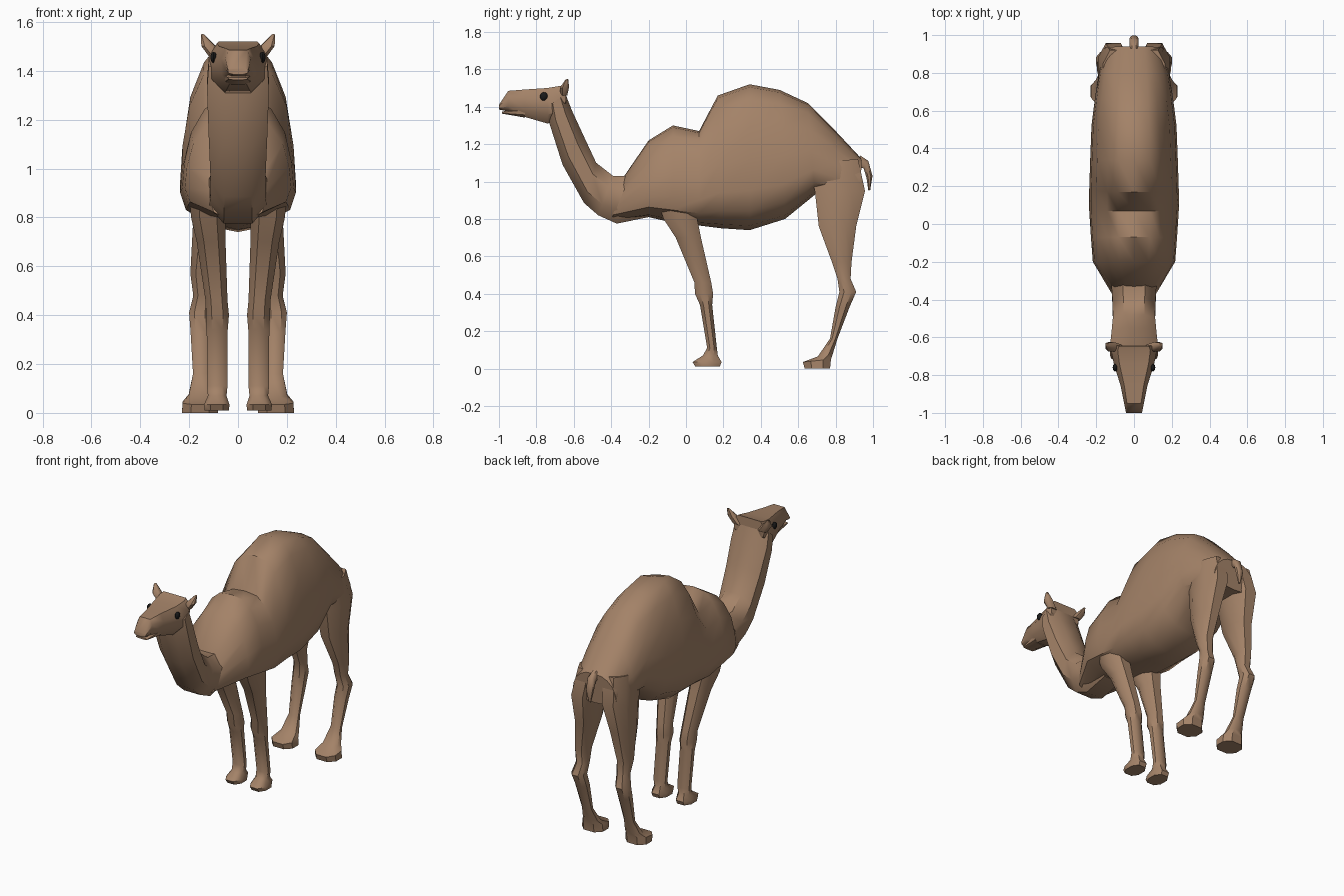
import bpy, bmesh, math


def material(name, rgb):
    m = bpy.data.materials.new(name)
    m.diffuse_color = (*rgb, 1)
    return m


FUR = material("brown fur", (0.37, 0.225, 0.138))
BLACK = material("eye black", (0.01, 0.01, 0.01))

# Half cross-sections: (fraction of half width, fraction from first to second edge)
ROUND = [(0.5, 0), (1, 0.28), (1, 0.72), (0.5, 1)]
HUMPED = [(0, 0), (0.5, 0.03), (0.9, 0.13), (1, 0.27), (0.96, 0.48),
          (0.84, 0.71), (0.6, 0.89), (0.36, 0.98), (0, 1)]
SKULL = [(0.5, 0), (0.95, 0.25), (1, 0.7), (0.72, 1)]


def finish(name, bm, mat=FUR):
    bmesh.ops.recalc_face_normals(bm, faces=bm.faces)
    me = bpy.data.meshes.new(name)
    bm.to_mesh(me)
    bm.free()
    ob = bpy.data.objects.new(name, me)
    bpy.context.collection.objects.link(ob)
    me.materials.append(mat)
    bpy.ops.object.select_all(action='DESELECT')
    ob.select_set(True)
    bpy.context.view_layer.objects.active = ob
    bpy.ops.object.shade_smooth_by_angle(angle=math.radians(42))
    return ob


def loft(name, rings, half, side=1):
    """Skin rings given as (y1, z1, y2, z2, half width, centre x)."""
    outline = half + [(-f, t) for f, t in reversed(half) if f > 0]
    bm = bmesh.new()
    loops = []
    for y1, z1, y2, z2, w, *cx in rings:
        c = cx[0] * side if cx else 0
        loops.append([bm.verts.new((c + f * w, y1 + (y2 - y1) * t, z1 + (z2 - z1) * t))
                      for f, t in outline])
    n = len(outline)
    for a, b in zip(loops, loops[1:]):
        for i in range(n):
            j = (i + 1) % n
            bm.faces.new((a[i], a[j], b[j], b[i]))
    bm.faces.new(loops[0])
    bm.faces.new(loops[-1])
    return finish(name, bm)


# Body with the low shoulder hump and the tall rear hump
loft("body", [
    (-0.40, 0.79, -0.33, 1.03, 0.11), (-0.20, 0.81, -0.20, 1.22, 0.218),
    (-0.07, 0.78, -0.07, 1.30, 0.228), (0.07, 0.765, 0.07, 1.27, 0.237),
    (0.19, 0.75, 0.17, 1.46, 0.237), (0.34, 0.74, 0.34, 1.52, 0.232),
    (0.53, 0.80, 0.50, 1.49, 0.225), (0.69, 0.93, 0.65, 1.42, 0.205),
    (0.80, 0.93, 0.80, 1.27, 0.185), (0.93, 0.93, 0.94, 1.12, 0.155)], HUMPED)

# Neck sweeping down from the chest and up to the head
loft("neck", [
    (-0.20, 0.81, -0.25, 1.02, 0.12), (-0.37, 0.775, -0.33, 1.03, 0.118),
    (-0.47, 0.82, -0.39, 1.03, 0.113), (-0.545, 0.885, -0.48, 1.10, 0.112),
    (-0.66, 1.09, -0.55, 1.25, 0.12), (-0.73, 1.31, -0.61, 1.38, 0.127),
    (-0.74, 1.40, -0.645, 1.47, 0.12)], ROUND)

# Head and lower lip
loft("head", [
    (-0.64, 1.40, -0.645, 1.52, 0.11), (-0.69, 1.33, -0.67, 1.512, 0.12),
    (-0.74, 1.31, -0.74, 1.50, 0.107), (-0.86, 1.345, -0.86, 1.492, 0.07),
    (-0.95, 1.375, -0.95, 1.485, 0.052), (-1.0, 1.385, -1.0, 1.41, 0.042)], SKULL)
loft("lower_lip", [(-0.86, 1.342, -0.86, 1.40, 0.055),
                   (-0.985, 1.363, -0.985, 1.373, 0.04)], SKULL)

# Tail
loft("tail", [(0.92, 1.08, 0.93, 1.14, 0.022), (0.95, 1.07, 0.975, 1.11, 0.025),
              (0.965, 1.02, 0.997, 1.03, 0.022), (0.975, 0.95, 0.985, 0.955, 0.006)], ROUND)

FRONT = [(-0.17, 0.95, 0.06, 0.95, 0.08, 0.125), (-0.12, 0.80, 0.06, 0.80, 0.07, 0.122),
         (-0.055, 0.70, 0.08, 0.70, 0.059, 0.110), (0.045, 0.46, 0.135, 0.46, 0.045, 0.088),
         (0.048, 0.40, 0.145, 0.40, 0.047, 0.084), (0.075, 0.34, 0.14, 0.34, 0.043, 0.085),
         (0.113, 0.11, 0.165, 0.11, 0.042, 0.085), (0.09, 0.07, 0.17, 0.07, 0.038, 0.085),
         (0.035, 0.035, 0.19, 0.035, 0.052, 0.087), (0.05, 0.01, 0.18, 0.01, 0.05, 0.087)]
HIND = [(0.66, 1.10, 0.92, 1.12, 0.075, 0.09), (0.69, 0.94, 0.957, 0.95, 0.08, 0.11),
        (0.71, 0.76, 0.91, 0.76, 0.06, 0.125), (0.78, 0.57, 0.885, 0.57, 0.045, 0.15),
        (0.81, 0.48, 0.88, 0.48, 0.038, 0.145), (0.82, 0.41, 0.91, 0.41, 0.043, 0.157),
        (0.80, 0.33, 0.875, 0.33, 0.041, 0.153), (0.77, 0.16, 0.81, 0.16, 0.034, 0.15),
        (0.705, 0.065, 0.785, 0.08, 0.052, 0.15), (0.625, 0.035, 0.775, 0.05, 0.072, 0.155),
        (0.635, 0.0, 0.77, 0.0, 0.074, 0.155)]
EAR = [(-0.67, 1.46, -0.635, 1.46, 0.03, 0.09), (-0.675, 1.50, -0.625, 1.505, 0.028, 0.122),
       (-0.645, 1.545, -0.63, 1.55, 0.007, 0.145)]

for side, label in ((1, "left"), (-1, "right")):
    # Legs and ears
    loft("front_leg_" + label, FRONT, ROUND, side)
    loft("hind_leg_" + label, HIND, ROUND, side)
    loft("ear_" + label, EAR, ROUND, side)
    # Eyes
    bm = bmesh.new()
    bmesh.ops.create_uvsphere(bm, u_segments=8, v_segments=6, radius=1)
    bmesh.ops.scale(bm, vec=(0.013, 0.021, 0.023), verts=bm.verts)
    bmesh.ops.translate(bm, vec=(0.1 * side, -0.76, 1.455), verts=bm.verts)
    finish("eye_" + label, bm, BLACK)
